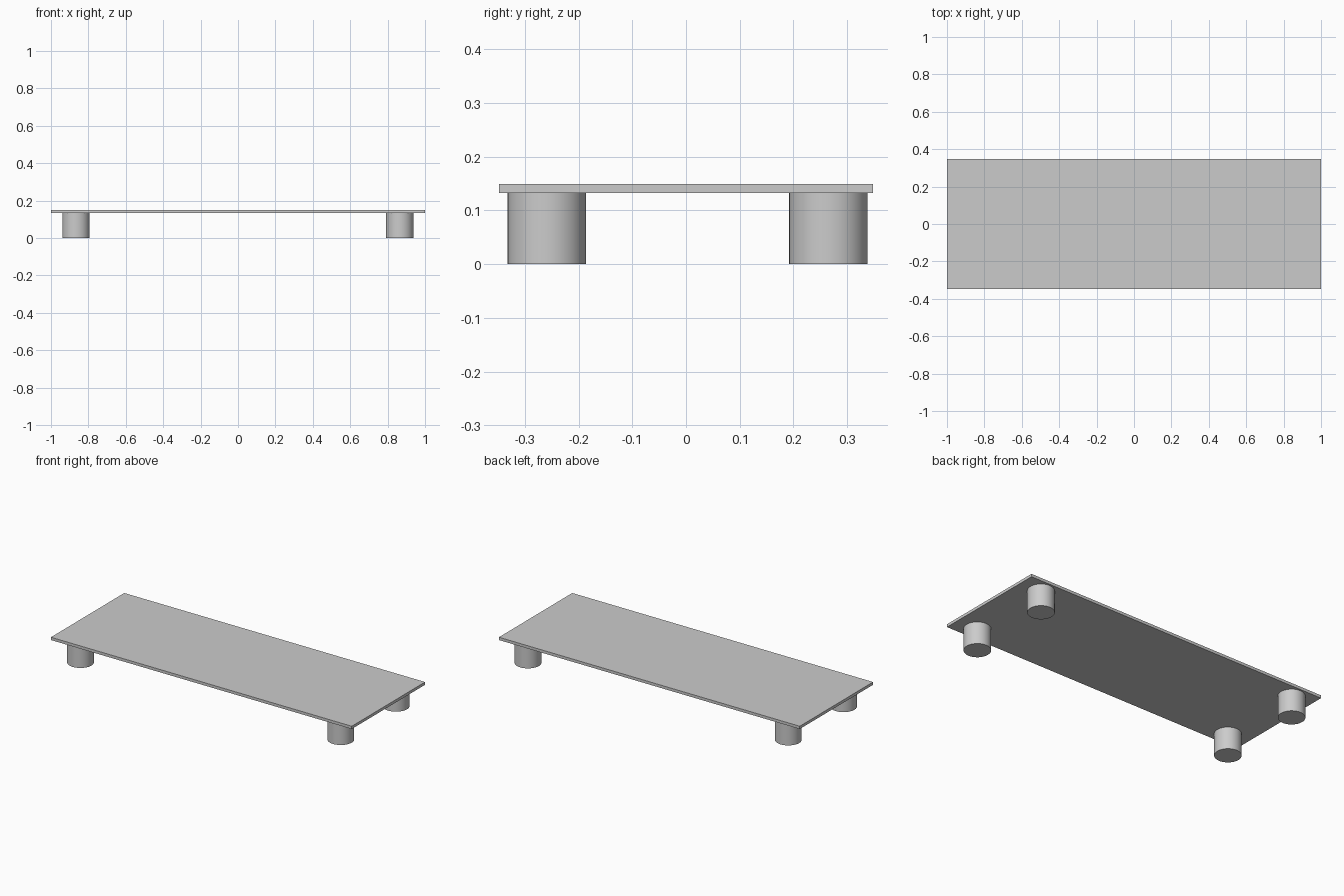
import bpy

if "Cube" in bpy.data.objects:
    bpy.data.objects.remove(bpy.data.objects["Cube"])

WIDTH, DEPTH, HEIGHT = 2.0, 0.696, 0.149
LEG_HEIGHT = 0.132
LEG_RADIUS = 0.073

# Thin flat top board
thickness = HEIGHT - LEG_HEIGHT
bpy.ops.mesh.primitive_cube_add(size=1, location=(0, 0, LEG_HEIGHT + thickness / 2))
board = bpy.context.object
board.name = "top_board"
board.scale = (WIDTH, DEPTH, thickness)
bpy.ops.object.transform_apply(location=False, rotation=False, scale=True)


# Short round legs, one near each corner
def add_leg(name, x, y):
    bpy.ops.mesh.primitive_cylinder_add(
        vertices=48, radius=LEG_RADIUS, depth=LEG_HEIGHT,
        location=(x, y, LEG_HEIGHT / 2))
    bpy.context.object.name = name
    bpy.ops.object.shade_smooth_by_angle()


for side, x in (("left", -0.866), ("right", 0.865)):
    for end, y in (("front", -0.259), ("back", 0.265)):
        add_leg(f"{end}_{side}_leg", x, y)
